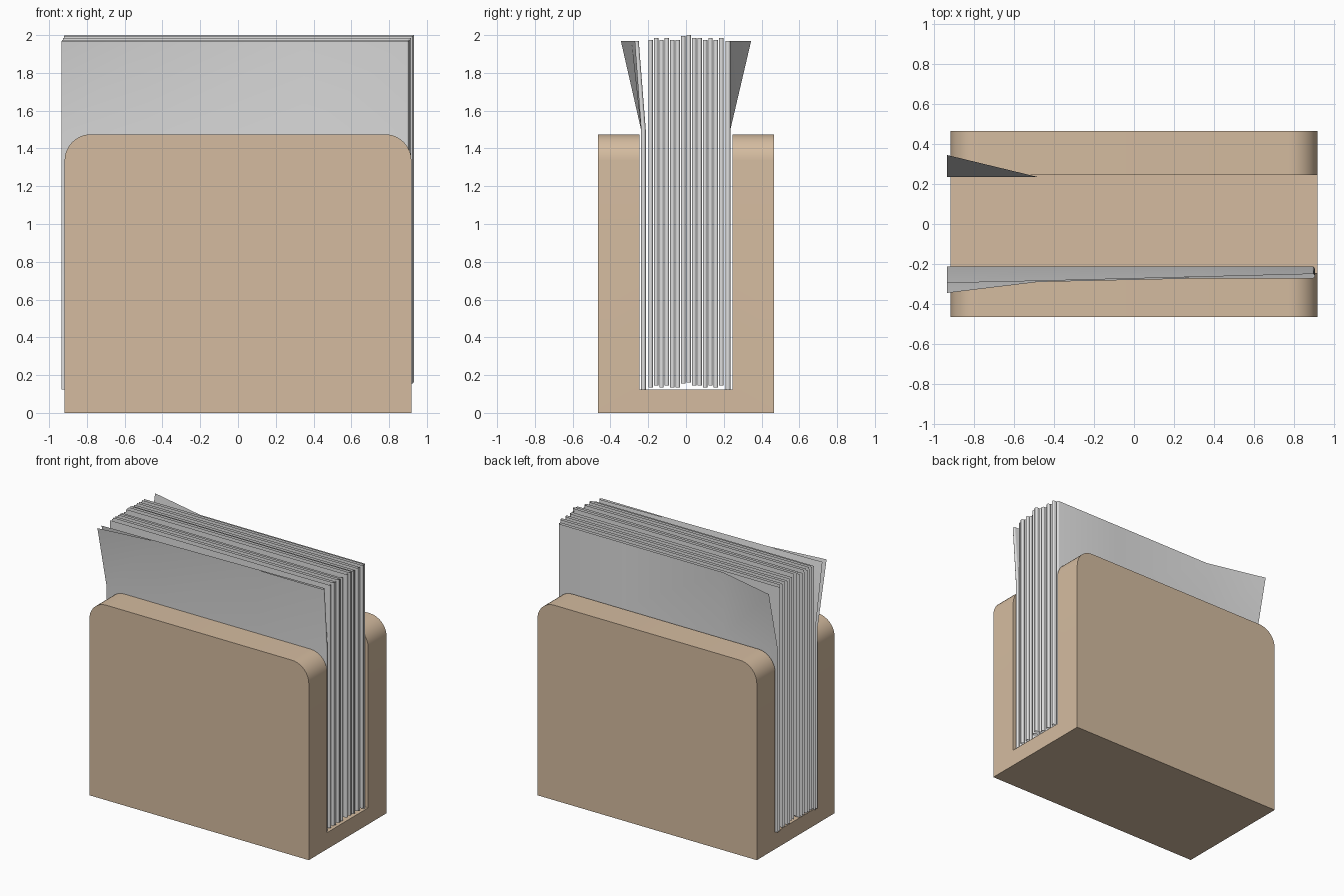
import bpy, bmesh, math

if "Cube" in bpy.data.objects:
    bpy.data.objects.remove(bpy.data.objects["Cube"])


def material(name, rgb):
    m = bpy.data.materials.new(name)
    m.diffuse_color = (*rgb, 1)
    m.use_nodes = True
    m.node_tree.nodes["Principled BSDF"].inputs["Base Color"].default_value = m.diffuse_color
    return m


wood = material("light wood", (0.66, 0.50, 0.35))
paper = material("white paper", (0.74, 0.74, 0.74))


def add_object(name, bm, mat):
    me = bpy.data.meshes.new(name)
    bm.to_mesh(me)
    bm.free()
    me.materials.append(mat)
    ob = bpy.data.objects.new(name, me)
    bpy.context.collection.objects.link(ob)
    bpy.ops.object.select_all(action='DESELECT')
    ob.select_set(True)
    bpy.context.view_layer.objects.active = ob
    bpy.ops.object.shade_smooth_by_angle(angle=math.radians(31))
    return ob


# Holder: U profile swept along x, upper corners rounded
HX, HY, HZ, SLOT, FLOOR, R = 0.918, 0.465, 1.475, 0.245, 0.125, 0.14
profile = [(-HY, 0), (HY, 0), (HY, HZ), (SLOT, HZ), (SLOT, FLOOR),
           (-SLOT, FLOOR), (-SLOT, HZ), (-HY, HZ)]
bm = bmesh.new()
face = bm.faces.new([bm.verts.new((-HX, y, z)) for y, z in profile])
ext = bmesh.ops.extrude_face_region(bm, geom=[face])
bmesh.ops.translate(bm, vec=(2 * HX, 0, 0),
                    verts=[g for g in ext["geom"] if isinstance(g, bmesh.types.BMVert)])
corners = [e for e in bm.edges
           if all(v.co.z > HZ - 0.01 for v in e.verts)
           and abs(e.verts[0].co.x - e.verts[1].co.x) < 1e-4]
bmesh.ops.bevel(bm, geom=corners, offset=R, segments=10, profile=0.5, affect='EDGES')
bmesh.ops.recalc_face_normals(bm, faces=bm.faces)
add_object("holder", bm, wood)


# Folded napkin: front leaf, round fold at +x, back leaf
def napkin(name, y0, y1, x0, x1, z0, z1, front=None, back=None):
    """front/back: functions of x giving the outward y shift of the top edge."""
    flat = lambda x: 0.0
    front, back = front or flat, back or flat
    r = (y1 - y0) / 2
    xs = [x0, -0.48, 0.35, x1 - r]
    path = [(x, y0, front(x)) for x in xs]
    for i in range(1, 8):
        a = -math.pi / 2 + math.pi * i / 8
        x = x1 - r + r * math.cos(a)
        path.append((x, (y0 + y1) / 2 + r * math.sin(a),
                     front(xs[-1]) * (1 - i / 8) + back(xs[-1]) * i / 8))
    path += [(x, y1, back(x)) for x in reversed(xs)]
    bend = 1.5
    bm = bmesh.new()
    rows = [[bm.verts.new((x, y + s * k, z)) for x, y, s in path]
            for z, k in ((z0, 0), (bend, 0), (z1, 1))]
    for lo, hi in zip(rows, rows[1:]):
        for i in range(len(path) - 1):
            bm.faces.new((lo[i], lo[i + 1], hi[i + 1], hi[i]))
    add_object(name, bm, paper)


def ramp(points):
    """Piecewise linear function through (x, value) points."""
    def f(x):
        for (xa, a), (xb, b) in zip(points, points[1:]):
            if x <= xb:
                return a + (b - a) * (x - xa) / (xb - xa)
        return points[-1][1]
    return f


# Straight stack, each napkin slipped slightly up and to the right
slips = [0, 1, 0, 1, 0, 0, 2, 2.5, 1, 1, 0, 1, 0, 1]
pitch = 0.0288
for i, s in enumerate(slips):
    y = (i - 6.5) * pitch
    d = 0.01 * s
    napkin(f"napkin_{i + 1}", y - 0.0118, y + 0.0118,
           -0.933 + d * 0.6, 0.907 + d, 0.135 + d, 1.975 + d)

# Outer napkins whose tops bend away from the stack
napkin("front_napkin", -0.238, -0.213, -0.935, 0.905, 0.125, 1.97,
       front=ramp([(-0.935, -0.107), (-0.48, -0.052), (0.35, -0.034), (0.9, -0.034)]),
       back=ramp([(-0.935, -0.082), (-0.48, -0.072), (0.9, -0.037)]))
napkin("back_napkin", 0.21, 0.235, -0.935, 0.905, 0.125, 1.97,
       back=ramp([(-0.935, 0.11), (-0.48, 0.0), (0.9, 0.0)]))
